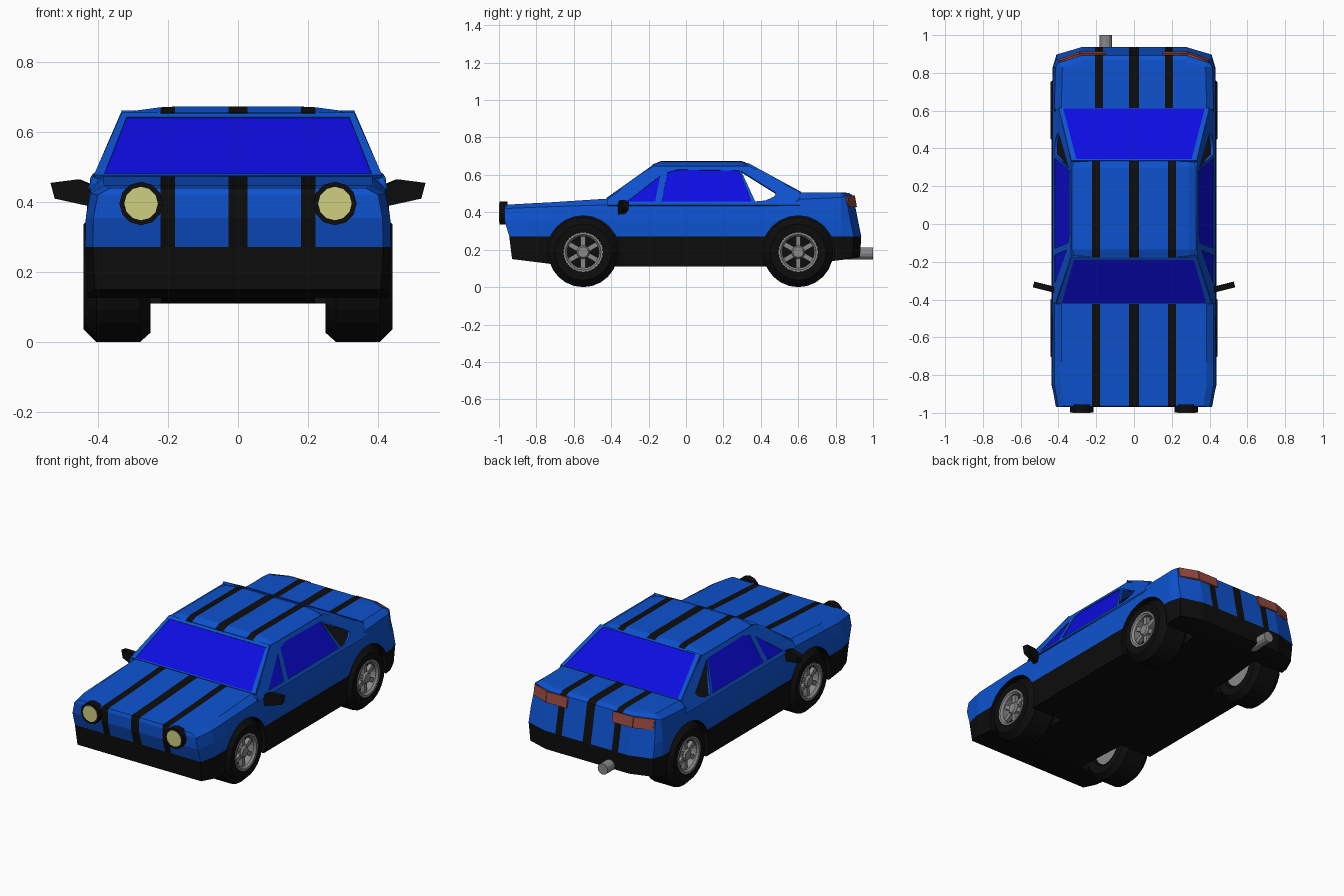
import bpy, bmesh, math
from mathutils import Matrix, Vector

if "Cube" in bpy.data.objects:
    bpy.data.objects.remove(bpy.data.objects["Cube"])


def material(name, rgb):
    m = bpy.data.materials.new(name)
    m.diffuse_color = (*rgb, 1)
    m.use_nodes = True
    m.node_tree.nodes["Principled BSDF"].inputs["Base Color"].default_value = m.diffuse_color
    return m


BLUE = material("body blue", (0.004, 0.085, 0.62))
BLACK = material("trim black", (0.004, 0.004, 0.004))
GLASS = material("window blue", (0.004, 0.004, 0.75))
GREY = material("wheel grey", (0.25, 0.25, 0.25))
YELLOW = material("headlight yellow", (0.62, 0.62, 0.22))
RED = material("tail light red", (0.30, 0.065, 0.05))


def finish(name, bm, *mats):
    bmesh.ops.remove_doubles(bm, verts=bm.verts, dist=0.0002)
    bmesh.ops.recalc_face_normals(bm, faces=bm.faces)
    me = bpy.data.meshes.new(name)
    bm.to_mesh(me)
    bm.free()
    for m in mats:
        me.materials.append(m)
    ob = bpy.data.objects.new(name, me)
    bpy.context.collection.objects.link(ob)
    return ob


def box_grid(nk, ni, nl, point):
    """Closed box whose surface is a grid of stations, columns and levels."""
    bm = bmesh.new()
    v = {}

    def get(*key):
        if key not in v:
            v[key] = bm.verts.new(point(*key))
        return v[key]

    def quads(na, nb, key):
        for a in range(na - 1):
            for b in range(nb - 1):
                bm.faces.new([get(*key(a + p, b + q)) for p, q in ((0, 0), (1, 0), (1, 1), (0, 1))])
    for k in (0, nk - 1):
        quads(ni, nl, lambda a, b: (k, a, b))
    for i in (0, ni - 1):
        quads(nk, nl, lambda a, b: (a, i, b))
    for l in (0, nl - 1):
        quads(nk, ni, lambda a, b: (a, b, l))
    return bm


def panel(name, loops, origin, xdir, ydir, half, mat):
    """Flat plate from an outline and holes, placed on a sloping plane."""
    cu = bpy.data.curves.new(name, 'CURVE')
    cu.dimensions, cu.fill_mode, cu.extrude = '2D', 'BOTH', half
    for loop in loops:
        sp = cu.splines.new('POLY')
        sp.points.add(len(loop) - 1)
        for p, (a, b) in zip(sp.points, loop):
            p.co = (a, b, 0, 1)
        sp.use_cyclic_u = True
    tmp = bpy.data.objects.new("helper", cu)
    bpy.context.collection.objects.link(tmp)
    me = bpy.data.meshes.new_from_object(tmp.evaluated_get(bpy.context.evaluated_depsgraph_get()))
    x, y = Vector(xdir), Vector(ydir)
    me.transform(Matrix.Translation(origin) @ Matrix((x, y, x.cross(y).normalized())).transposed().to_4x4())
    bm = bmesh.new()
    bm.from_mesh(me)
    bpy.data.objects.remove(tmp)
    bpy.data.meshes.remove(me)
    return finish(name, bm, mat)


def lathe(bm, prof, s, y, z, n=24):
    """Spin a closed (x, radius) profile about a sideways axle."""
    rings = [[bm.verts.new((s * x, y + r * math.cos(t), z + r * math.sin(t))) for x, r in prof]
             for t in (2 * math.pi * k / n for k in range(n))]
    for k in range(n):
        a, b = rings[k], rings[(k + 1) % n]
        for i in range(len(prof)):
            j = (i + 1) % len(prof)
            if prof[i][1] + prof[j][1] > 0:
                bm.faces.new((a[i], a[j], b[j], b[i]))


def rod(name, x, y0, y1, z, r, mat, n=12):
    bm = bmesh.new()
    bmesh.ops.create_cone(bm, cap_ends=True, segments=n, radius1=r, radius2=r, depth=y1 - y0,
                          matrix=Matrix.Translation((x, (y0 + y1) / 2, z)) @ Matrix.Rotation(math.pi / 2, 4, 'X'))
    return finish(name, bm, mat)


COLS = [.027, .18, .222, .29]            # stripe edges and corner crease


def column(i, side):
    h = COLS + [side]
    return h[i - 5] if i >= 5 else -h[4 - i]


def is_stripe(c):
    return abs(c.x) < .02 or .17 < abs(c.x) < .22


# Main body: (y, bottom z, shoulder z, top z, width scale)
STATIONS = [(-.97, .15, .42, .44, .95), (-.85, .14, .425, .447, 1), (-.73, .125, .43, .453, 1),
            (-.42, .11, .44, .473, 1), (-.38, .11, .435, .448, 1), (.43, .11, .435, .448, 1),
            (.58, .115, .45, .448, 1), (.61, .12, .47, .505, 1), (.83, .145, .48, .506, .985),
            (.93, .16, .49, .504, .94)]
NOSE = [-.93, -.945, -.97, -.97, -.963]
TAIL = [.93, .937, .92, .893, .87]
WIDTHS = [.43, .437, .435, .422, .385]


def body_point(k, i, l):
    y, zb, zs, zt, w = STATIONS[k]
    z = (zb, .272, .355, zs, zt)[l]
    edge = i in (0, 9)
    if k == 0:
        y = NOSE[l]
    if k == 9:
        y = TAIL[l] - (.04 if edge else 0)
    x = column(i, WIDTHS[l] * w)
    if k >= 7 and not edge and abs(x) > .1:
        x -= math.copysign(.015, x)
    return x, y, z


body = finish("body", box_grid(10, 10, 5, body_point), BLUE, BLACK)
for f in body.data.polygons:
    c = f.center
    deck = abs(f.normal.z) > .9 and c.z < .46 and -.38 < c.y < .58
    f.material_index = int(c.z < .27 or deck or is_stripe(c))

# Wheel arches cut from the body
WHEELS = [(s, y) for s in (1, -1) for y in (-.55, .60)]
for s, y in WHEELS:
    bm = bmesh.new()
    lathe(bm, [(.22, 0), (.22, .195), (.6, .195), (.6, 0)], s, y, .187)
    cutter = finish("arch_cutter", bm, BLUE, BLACK)
    cutter.hide_render = True
    for f in cutter.data.polygons:
        f.material_index = 1
    mod = body.modifiers.new("arch", 'BOOLEAN')
    mod.operation, mod.solver, mod.object = 'DIFFERENCE', 'EXACT', cutter
    cut = bpy.data.meshes.new_from_object(body.evaluated_get(bpy.context.evaluated_depsgraph_get()))
    body.modifiers.clear()
    body.data = cut
    bpy.data.objects.remove(cutter)

# Wheels: tyre, then rim ring, hub, inner dish and spokes
for s, y in WHEELS:
    bm = bmesh.new()
    lathe(bm, [(.385, 0), (.385, .1), (.438, .107), (.442, .15), (.405, .187), (.28, .187),
               (.25, .16), (.25, .11), (.29, .1), (.29, 0)], s, y, .187)
    finish("tyre", bm, BLACK)
    bm = bmesh.new()
    lathe(bm, [(.38, .085), (.43, .085), (.442, .095), (.442, .106), (.38, .106)], s, y, .187)
    lathe(bm, [(.38, 0), (.38, .036), (.425, .036), (.435, .028), (.435, 0)], s, y, .187, 12)
    lathe(bm, [(.265, 0), (.265, .1), (.3, .1), (.3, 0)], s, y, .187)
    for k in range(6):
        bmesh.ops.create_cube(bm, size=1, matrix=Matrix.Translation((s * .41, y, .187))
                              @ Matrix.Rotation(k * math.pi / 3 + math.pi / 6, 4, 'X')
                              @ Matrix.Translation((0, .06, 0)) @ Matrix.Diagonal((.025, .065, .026, 1)))
    finish("rim", bm, GREY)

# Roof with stripes
ROOF = [(-.178, .017), (-.135, 0), (.30, 0), (.335, .013)]
CROWN = [.673, .673, .671, .662, .643]


def roof_point(k, i, l):
    y, drop = ROOF[k]
    return column(i, .335), y, CROWN[i - 5 if i >= 5 else 4 - i] - drop - (0 if l else .02)


roof = finish("roof", box_grid(4, 10, 2, roof_point), BLUE, BLACK)
for f in roof.data.polygons:
    f.material_index = int(is_stripe(f.center))

# Cabin sides (y, z): frame with openings; rear quarter opening has no glass
OUTER = [(-.42, .435), (-.42, .467), (-.172, .645), (.332, .645), (.61, .505), (.61, .435)]
VENT = [(-.315, .455), (-.138, .592), (-.165, .455)]
DOOR = [(-.13, .455), (-.1, .61), (-.045, .625), (.285, .62), (.35, .455)]
QUARTER = [(.295, .617), (.482, .5), (.47, .48), (.425, .46), (.37, .455)]
for s in (1, -1):
    def side(name, loops, half, mat):
        panel(name, [[(a, b - .45) for a, b in lp] for lp in loops],
              (s * .416, 0, .45), (0, 1, 0), (-.46 * s, 0, 1), half, mat)
    side("cabin_side", [OUTER, VENT, DOOR, QUARTER], .008, BLUE)
    side("vent_window", [VENT], .004, GLASS)
    side("door_window", [DOOR], .004, GLASS)


def trapezoid(b, t, v0, v1):
    return [(-b, v0), (b, v0), (t, v1), (-t, v1)]


# Windscreen and rear window
for name, org, up, frame, pane in (
        ("windscreen", (0, -.42, .472), (0, .25, .178), trapezoid(.412, .332, 0, 1), trapezoid(.382, .318, .02, .93)),
        ("rear_window", (0, .612, .503), (0, -.28, .153), trapezoid(.398, .332, 0, 1), trapezoid(.375, .305, .01, .97))):
    panel(name + "_frame", [frame, pane], org, (1, 0, 0), up, .007, BLUE)
    panel(name + "_glass", [pane], org, (1, 0, 0), up, .004, GLASS)

# Headlights, tail lights and mirrors
for s in (1, -1):
    rod("headlight_ring", s * .277, -.998, -.955, .396, .062, BLACK)
    rod("headlight_lens", s * .277, -1.0, -.98, .396, .048, YELLOW)
    square = [(0, 0), (1, 0), (1, 1), (0, 1)]
    panel("tail_light_inner", [square], (s * .15, .906, .428), (s * .135, 0, 0), (0, -.011, .06), .008, RED)
    panel("tail_light_outer", [square], (s * .285, .906, .428), (s * .108, -.04, 0), (0, -.011, .06), .008, RED)
    panel("side_mirror", [[(0, -.012), (0, .05), (.035, .065), (.112, .055), (.1, .01)]],
          (s * .42, -.348, .4), (s, .25, 0), (0, 0, 1), .016, BLACK)

# Exhaust
rod("exhaust", -.15, .86, 1.0, .18, .033, GREY)
